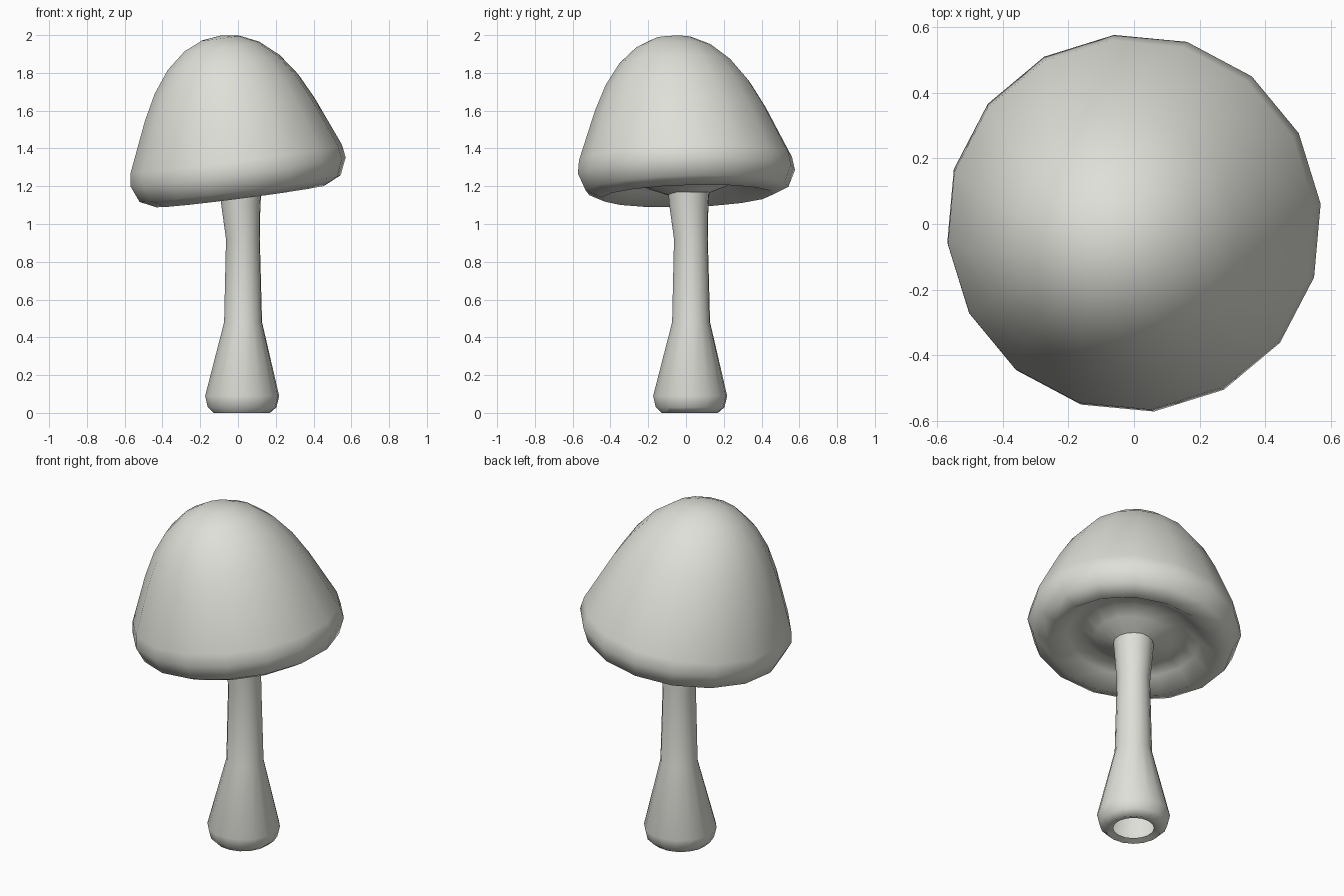
import bpy, bmesh, math
from mathutils import Matrix, Vector

SIDES = 16
TURN = math.radians(6)

cube = bpy.data.objects.get("Cube")
if cube:
    bpy.data.objects.remove(cube, do_unlink=True)

mat = bpy.data.materials.new("pale_grey")
mat.use_nodes = True
colour = (0.74, 0.74, 0.69, 1)
mat.diffuse_color = colour
mat.node_tree.nodes["Principled BSDF"].inputs["Base Color"].default_value = colour


def lathe(name, rings, matrix, angle):
    """Skin a stack of circles given as (radius, z, centre x, centre y)."""
    bm = bmesh.new()
    previous = None
    for radius, z, cx, cy in rings:
        if radius == 0:
            loop = [bm.verts.new((cx, cy, z))] * SIDES
        else:
            loop = [bm.verts.new((cx + radius * math.cos(TURN + math.tau * i / SIDES),
                                  cy + radius * math.sin(TURN + math.tau * i / SIDES), z))
                    for i in range(SIDES)]
        if previous:
            for i in range(SIDES):
                j = (i + 1) % SIDES
                corners = [previous[i], previous[j], loop[j], loop[i]]
                bm.faces.new(list(dict.fromkeys(corners)))
        previous = loop
    bm.transform(matrix)
    mesh = bpy.data.meshes.new(name)
    bm.to_mesh(mesh)
    bm.free()
    mesh.materials.append(mat)
    obj = bpy.data.objects.new(name, mesh)
    bpy.context.collection.objects.link(obj)
    bpy.ops.object.select_all(action='DESELECT')
    obj.select_set(True)
    bpy.context.view_layer.objects.active = obj
    bpy.ops.object.shade_smooth_by_angle(angle=math.radians(angle))


# Stem: open at the bottom, bulbous foot, slight bend near the top
stem = [(0.11, 0.012, 0.02), (0.15, 0, 0.02), (0.183, 0.03, 0.022),
        (0.197, 0.09, 0.022), (0.101, 0.48, 0.027), (0.09, 0.92, 0.026),
        (0.104, 1.10, 0.015), (0.11, 1.17, 0.015)]
lathe("stem", [(r, z, c, c) for r, z, c in stem], Matrix.Identity(4), 60)

# Cap: collar and hollow underneath, rolled rim, dome that leans back over
axis = Vector((-0.13, -0.03, 1))
lean = Vector((0, 0, 1)).rotation_difference(axis).to_matrix().to_4x4()
place = Matrix.Translation((0.016, 0.006, 1.153)) @ lean
cap = [(0.09, 0), (0.21, 0.045), (0.28, 0.085), (0.36, 0.06), (0.455, -0.005),
       (0.54, 0.035), (0.578, 0.125), (0.567, 0.195), (0.455, 0.46),
       (0.385, 0.595), (0.30, 0.71), (0.20, 0.795), (0.10, 0.84), (0, 0.853)]
lathe("cap", [(r, z, 0, -0.07 * max(0, z - 0.15)) for r, z in cap], place, 75)
